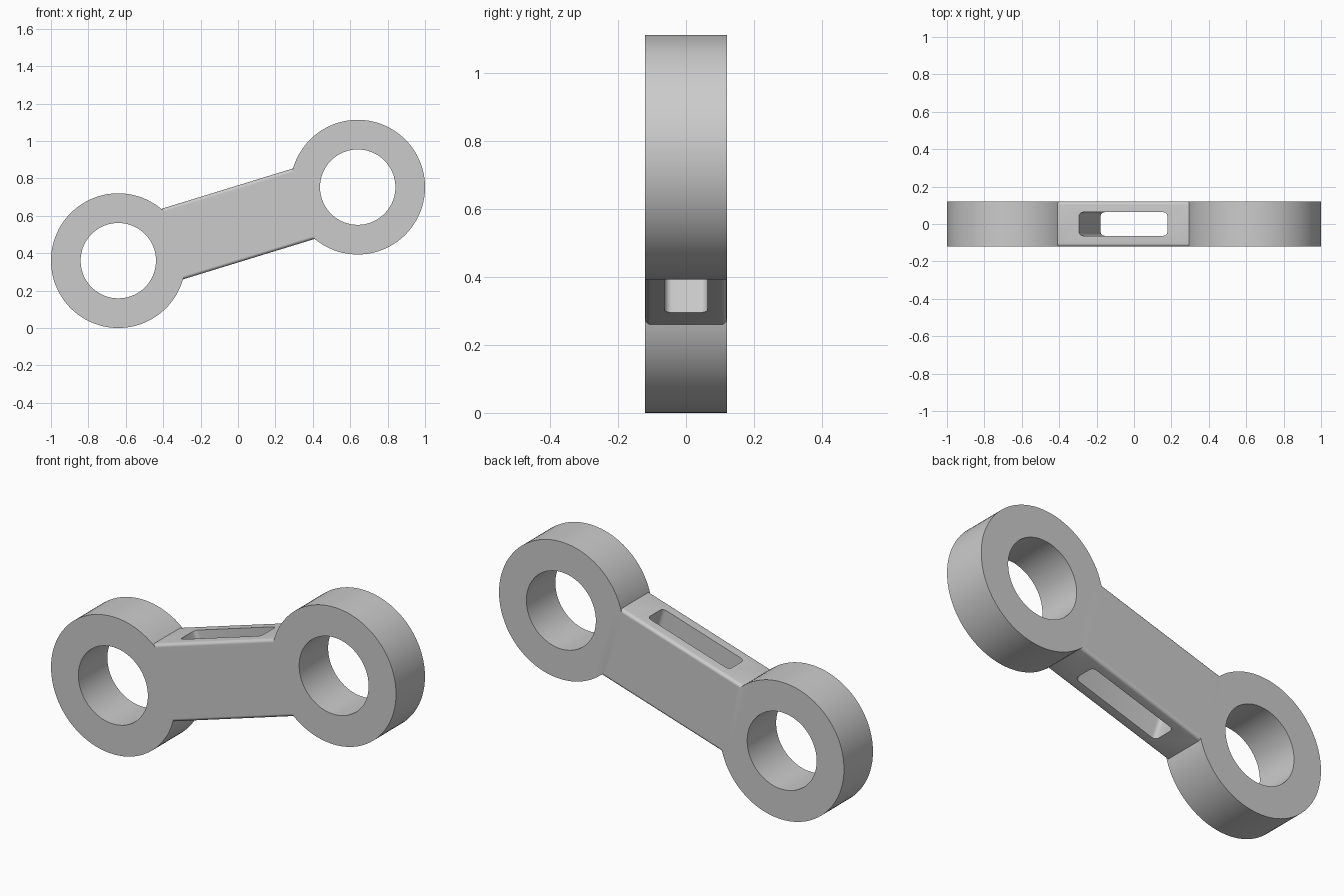
import bpy, bmesh, math
from mathutils import Matrix

if "Cube" in bpy.data.objects:
    bpy.data.objects.remove(bpy.data.objects["Cube"])

DX, DZ = 0.64, 0.1965            # half spacing of the ring centres
REACH = math.hypot(DX, DZ)       # same spacing measured along the bar
R_OUT, R_IN, HALF_T, HALF_W = 0.36, 0.2015, 0.12, 0.197


def circle(cx, r, n=96):
    return [(cx + r * math.cos(2 * math.pi * i / n), r * math.sin(2 * math.pi * i / n))
            for i in range(n)]


def rounded_rect(hx, hy, r, n=5):
    pts = []
    for q, (sx, sy) in enumerate([(1, 1), (-1, 1), (-1, -1), (1, -1)]):
        for i in range(n + 1):
            a = math.pi / 2 * (q + i / n)
            pts.append((sx * (hx - r) + r * math.cos(a), sy * (hy - r) + r * math.sin(a)))
    return pts


def prism(name, pts, axis, half):
    """Extrude a closed profile symmetrically along axis 0, 1 or 2."""
    bm = bmesh.new()
    rings = []
    for h in (-half, half):
        ring = []
        for p in pts:
            co = list(p)
            co.insert(axis, h)
            ring.append(bm.verts.new(co))
        rings.append(ring)
        bm.faces.new(ring)
    for i in range(len(pts)):
        j = (i + 1) % len(pts)
        bm.faces.new((rings[0][i], rings[0][j], rings[1][j], rings[1][i]))
    bmesh.ops.recalc_face_normals(bm, faces=bm.faces)
    me = bpy.data.meshes.new(name)
    bm.to_mesh(me)
    bm.free()
    ob = bpy.data.objects.new(name, me)
    bpy.context.collection.objects.link(ob)
    return ob


def combine(target, other, operation):
    mod = target.modifiers.new(operation.lower(), 'BOOLEAN')
    mod.operation, mod.solver, mod.object = operation, 'EXACT', other
    bpy.context.view_layer.objects.active = target
    bpy.ops.object.modifier_apply(modifier=mod.name)
    bpy.data.objects.remove(other)


# Connecting bar with softened long edges
link = prism("link_arm", rounded_rect(HALF_T, HALF_W, 0.016), 0, 0.40)

# Eye at each end, joined to the bar
for s in (-1, 1):
    combine(link, prism("eye", circle(s * REACH, R_OUT), 1, HALF_T), 'UNION')

# Bores through the eyes
for s in (-1, 1):
    combine(link, prism("bore", circle(s * REACH, R_IN), 1, 0.3), 'DIFFERENCE')

# Slot through the bar, from upper to lower edge
combine(link, prism("slot", rounded_rect(0.247, 0.063, 0.022), 2, 0.3), 'DIFFERENCE')

# Tilt the link and stand it on the ground
link.data.transform(Matrix.Translation((0, 0, R_OUT + DZ))
                    @ Matrix.Rotation(-math.atan2(DZ, DX), 4, 'Y'))
bpy.ops.object.select_all(action='DESELECT')
link.select_set(True)
bpy.context.view_layer.objects.active = link
bpy.ops.object.shade_smooth_by_angle(angle=math.radians(30))
